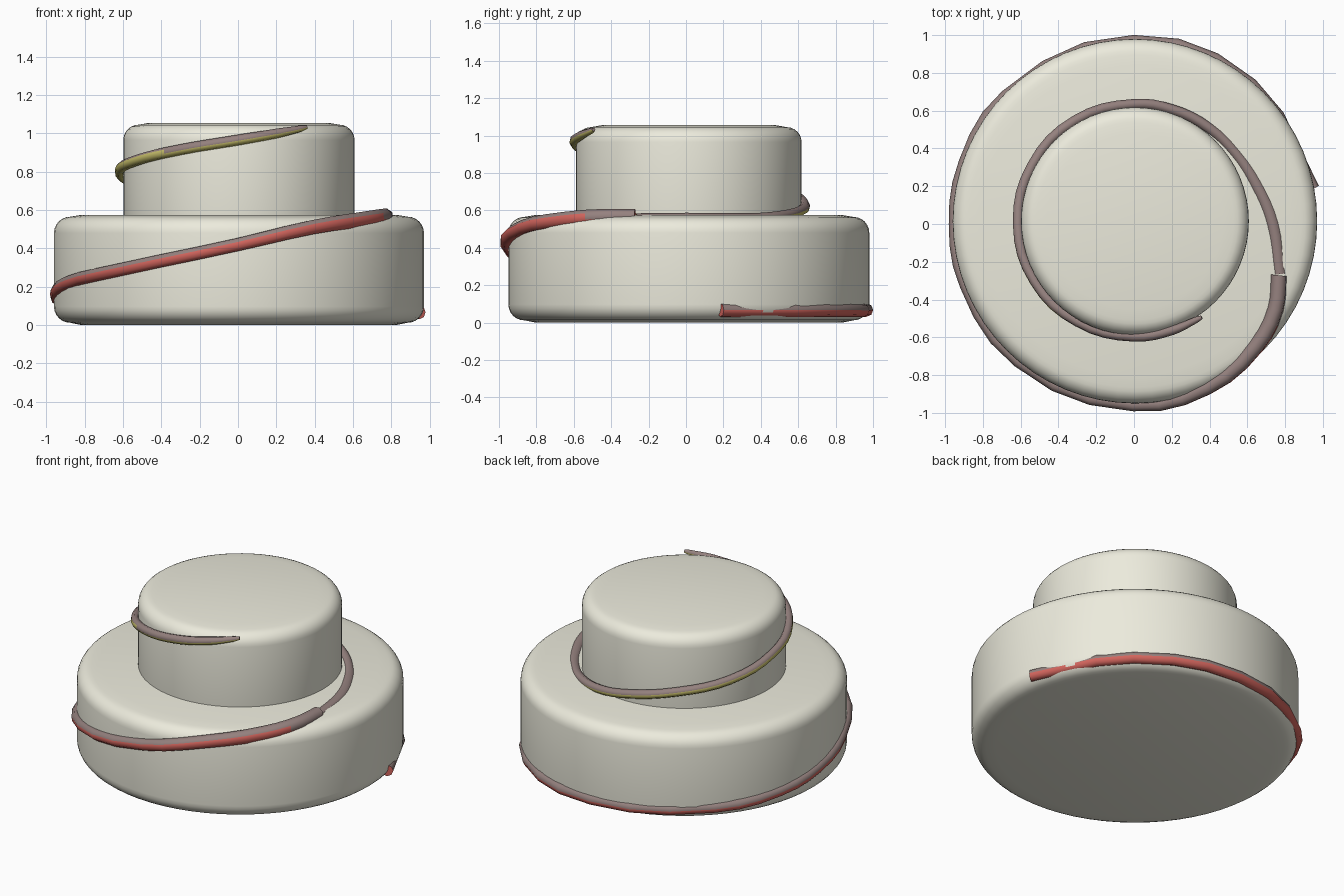
import bpy, bmesh
from math import sin, cos, pi, radians

if "Cube" in bpy.data.objects:
    bpy.data.objects.remove(bpy.data.objects["Cube"])

CX, CY = 0.005, 0.015


def material(name, rgb):
    m = bpy.data.materials.new(name)
    m.diffuse_color = (*rgb, 1)
    m.use_nodes = True
    m.node_tree.nodes["Principled BSDF"].inputs["Base Color"].default_value = m.diffuse_color
    return m


cream = material("cream", (0.84, 0.83, 0.72))
mauve = material("mauve", (0.30, 0.22, 0.21))
red = material("red", (0.65, 0.13, 0.11))
yellow = material("yellow", (0.55, 0.50, 0.14))


def tier(name, r, z0, z1, b, seg=64):
    """Round tier with soft top and bottom edges, lathed from a profile."""
    prof = [(0, z0 + 0.004), (r - 1.7 * b, z0)]
    arc = [i * pi / 12 for i in range(7)]
    prof += [(r - b + b * sin(a), z0 + 0.012 + b - b * cos(a)) for a in arc]
    prof += [(r - b + b * cos(a), z1 - 0.01 - b + b * sin(a)) for a in arc]
    prof += [(r - 1.7 * b, z1), (0, z1)]
    bm = bmesh.new()
    vs = [bm.verts.new((x, 0, z)) for x, z in prof]
    es = [bm.edges.new(p) for p in zip(vs, vs[1:])]
    bmesh.ops.spin(bm, geom=vs + es, cent=(0, 0, 0), axis=(0, 0, 1),
                   angle=2 * pi, steps=seg)
    bmesh.ops.remove_doubles(bm, verts=bm.verts, dist=1e-4)
    bmesh.ops.recalc_face_normals(bm, faces=bm.faces)
    me = bpy.data.meshes.new(name)
    bm.to_mesh(me)
    bm.free()
    ob = bpy.data.objects.new(name, me)
    ob.location = (CX, CY, 0)
    bpy.context.collection.objects.link(ob)
    me.materials.append(cream)
    me.shade_smooth()


def piping(name, pts, depth, res, under):
    """Tube along (angle, radius, z, thickness) points; mauve above, coloured below."""
    cu = bpy.data.curves.new(name, 'CURVE')
    cu.dimensions = '3D'
    cu.bevel_depth = depth
    cu.bevel_resolution = 2
    cu.use_fill_caps = True
    cu.resolution_u = res
    sp = cu.splines.new('BEZIER')
    sp.bezier_points.add(len(pts) - 1)
    for p, (a, r, z, t) in zip(sp.bezier_points, pts):
        a = radians(a)
        p.co = (r * cos(a), r * sin(a), z)
        p.radius = t
        p.handle_left_type = p.handle_right_type = 'AUTO'
    ob = bpy.data.objects.new(name, cu)
    bpy.context.collection.objects.link(ob)
    bpy.ops.object.select_all(action='DESELECT')
    ob.select_set(True)
    bpy.context.view_layer.objects.active = ob
    bpy.ops.object.convert(target='MESH')
    ob = bpy.context.object
    ob.data.materials.clear()
    ob.data.materials.append(under)
    ob.data.materials.append(mauve)
    for f in ob.data.polygons:
        f.material_index = int(f.normal.z > 0.15)
    bpy.ops.object.shade_smooth_by_angle(angle=radians(50))


# Cake tiers
tier("lower_tier", 0.965, 0.0, 0.575, 0.085)
tier("upper_tier", 0.603, 0.48, 1.055, 0.08)

# Piping winding up the lower tier
piping("lower_piping", [
    (11, 0.965, 0.067, 1), (50, 0.963, 0.067, 1), (90, 0.965, 0.067, 1),
    (135, 0.955, 0.085, 1), (160, 0.95, 0.115, 1), (180, 0.945, 0.16, 1),
    (200, 0.945, 0.22, 1), (230, 0.948, 0.29, 1), (270, 0.958, 0.42, 1),
    (294, 0.95, 0.51, 1.1), (315, 0.915, 0.55, 1.2), (329, 0.875, 0.565, 1.2),
    (340.5, 0.815, 0.565, 1.2)], 0.036, 3, red)

# Piping winding across the ledge and up the upper tier
piping("upper_piping", [
    (-19, 0.815, 0.545, 1.4), (0, 0.735, 0.548, 1.4), (18, 0.68, 0.55, 1.3),
    (35, 0.655, 0.555, 1.1), (52, 0.645, 0.57, 1), (72, 0.638, 0.595, 1),
    (90, 0.634, 0.628, 1), (120, 0.63, 0.69, 1), (150, 0.622, 0.74, 1),
    (180, 0.615, 0.805, 1), (210, 0.607, 0.86, 1), (240, 0.597, 0.915, 1),
    (270, 0.595, 0.965, 1), (290, 0.598, 1.0, 0.9), (303, 0.605, 1.025, 0.6),
    (306, 0.61, 1.032, 0.35)], 0.028, 4, yellow)
